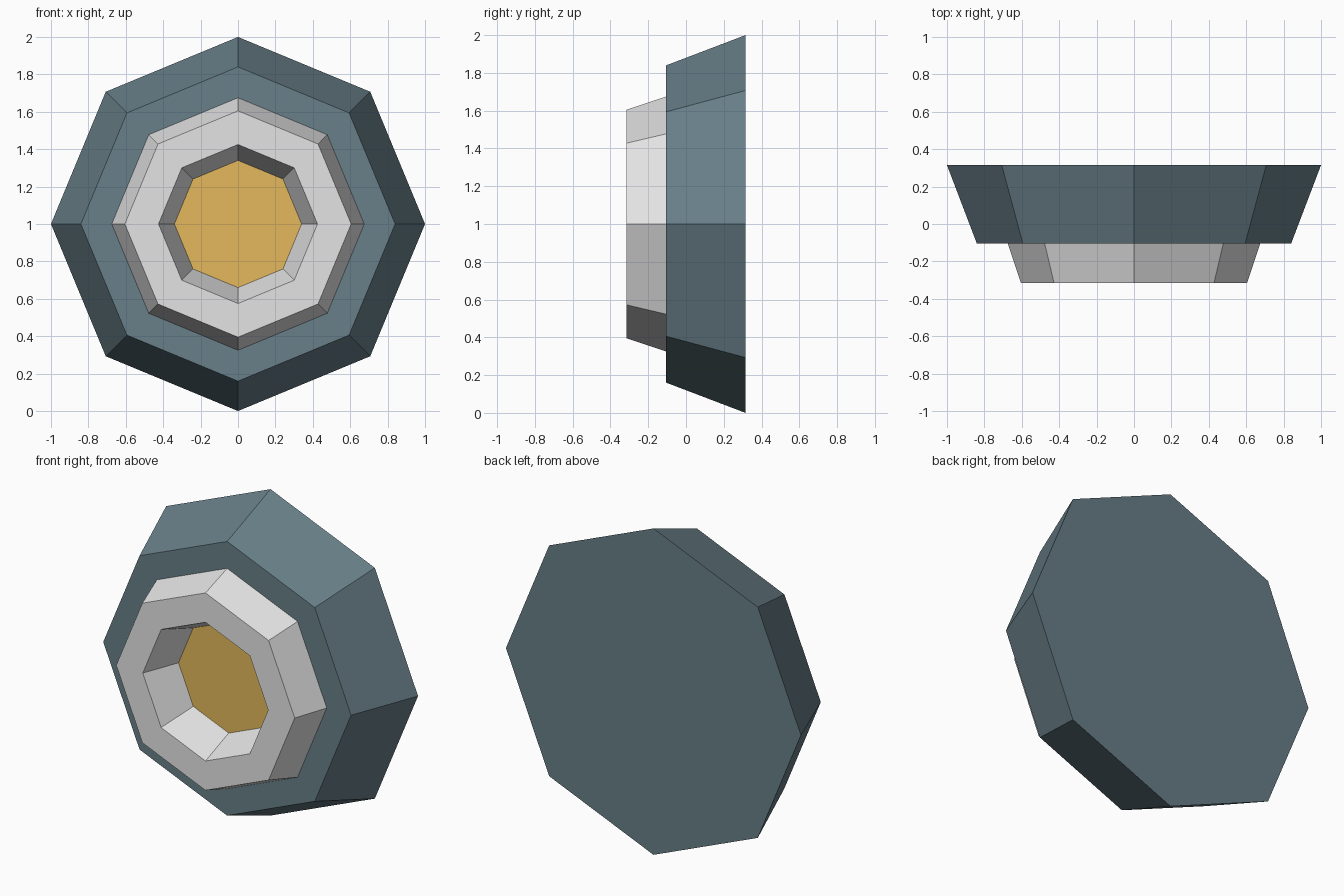
import bpy, bmesh, math

if "Cube" in bpy.data.objects:
    bpy.data.objects.remove(bpy.data.objects["Cube"])

SIDES = 8
CENTRE_Z = 1.0


def material(name, rgb):
    """Flat colour from sRGB 0-255 values."""
    lin = [((c / 255 + 0.055) / 1.055) ** 2.4 for c in rgb]
    m = bpy.data.materials.new(name)
    m.diffuse_color = (*lin, 1)
    m.use_nodes = True
    m.node_tree.nodes["Principled BSDF"].inputs["Base Color"].default_value = m.diffuse_color
    return m


def lathe(name, profile, mat, cap_back=False, cap_front=False):
    """Sweep (radius, y) points, back to front, around the y axis in octagon steps."""
    bm = bmesh.new()
    rings = []
    for r, y in profile:
        angles = [2 * math.pi * i / SIDES for i in range(SIDES)]
        rings.append([bm.verts.new((r * math.cos(a), y, CENTRE_Z + r * math.sin(a)))
                      for a in angles])
    for a, b in zip(rings, rings[1:]):
        for i in range(SIDES):
            j = (i + 1) % SIDES
            bm.faces.new((a[i], a[j], b[j], b[i]))
    if cap_back:
        bm.faces.new(rings[0][::-1])
    if cap_front:
        bm.faces.new(rings[-1])
    mesh = bpy.data.meshes.new(name)
    bm.to_mesh(mesh)
    bm.free()
    mesh.materials.append(mat)
    ob = bpy.data.objects.new(name, mesh)
    bpy.context.collection.objects.link(ob)
    return ob


slate = material("slate blue", (104, 127, 136))
silver = material("light grey", (228, 228, 228))
gold = material("gold", (227, 185, 92))

# tapered housing: closed back, sloped wall, front shoulder up to the bezel
lathe("housing", [(1.0, 0.315), (0.84, -0.105), (0.675, -0.105)], slate, cap_back=True)

# raised bezel: outer slope, flat rim, sloped wall down to the lens
lathe("bezel", [(0.675, -0.105), (0.605, -0.315), (0.425, -0.315), (0.34, -0.09)], silver)

# recessed lens disc
lathe("lens", [(0.34, -0.09)], gold, cap_front=True)
